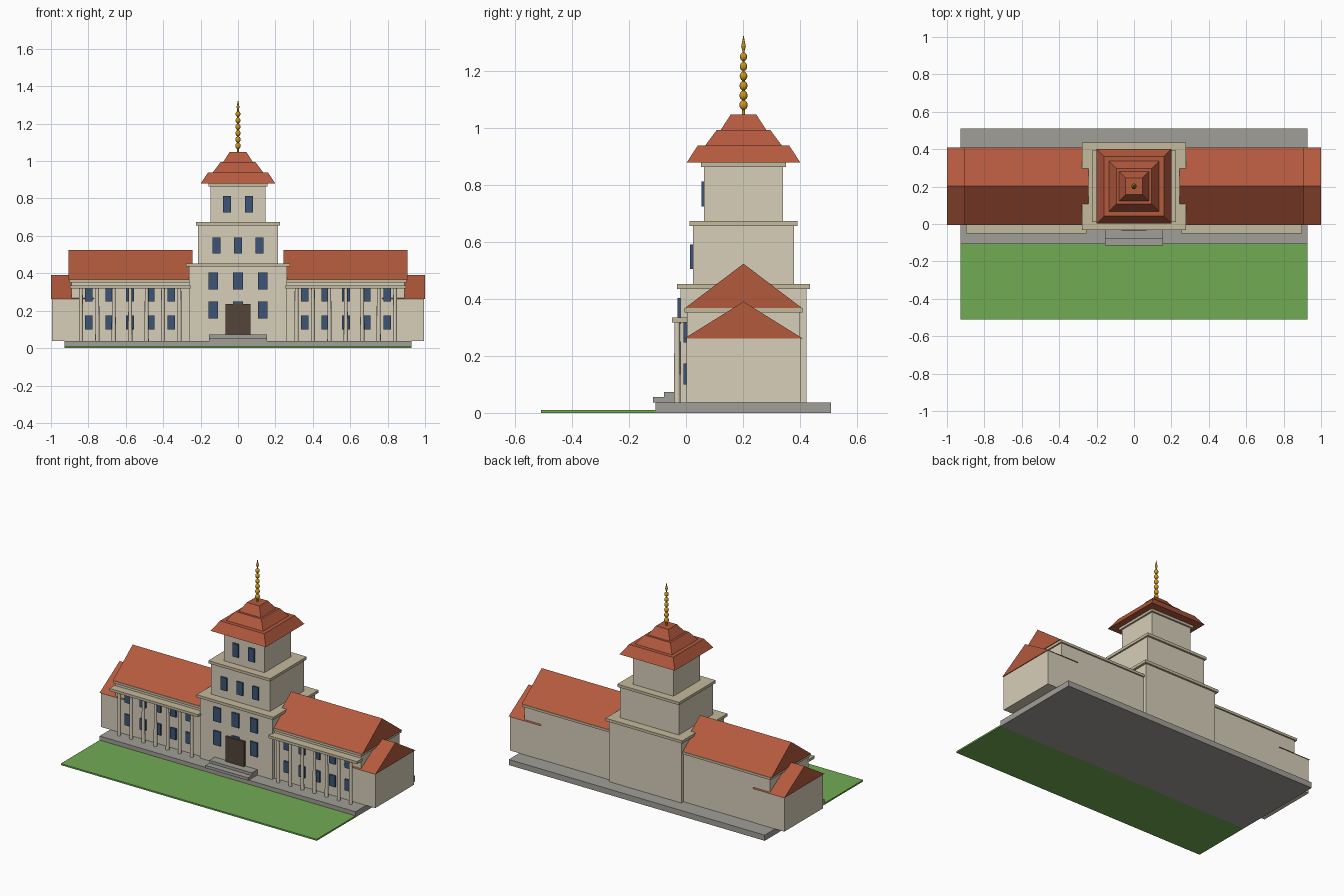
import bpy, bmesh
from mathutils import Matrix

if "Cube" in bpy.data.objects:
    bpy.data.objects.remove(bpy.data.objects["Cube"])

CY = 0.202  # depth centre line of the building


def material(name, rgb):
    m = bpy.data.materials.new(name)
    m.diffuse_color = (*[(c / 255) ** 2.2 for c in rgb], 1)
    m.use_nodes = True
    m.node_tree.nodes["Principled BSDF"].inputs["Base Color"].default_value = m.diffuse_color
    return m


CREAM = material("cream_wall", (214, 205, 184))
TRIM = material("cream_trim", (196, 184, 156))
ROOF = material("red_tile", (178, 90, 64))
GLASS = material("blue_glass", (62, 86, 118))
WOOD = material("dark_wood", (84, 70, 60))
STONE = material("grey_stone", (160, 157, 150))
GRASS = material("grass", (112, 170, 84))
GOLD = material("gold", (205, 150, 35))


def finish(name, bm, mat):
    bmesh.ops.recalc_face_normals(bm, faces=bm.faces)
    me = bpy.data.meshes.new(name)
    bm.to_mesh(me)
    bm.free()
    ob = bpy.data.objects.new(name, me)
    bpy.context.collection.objects.link(ob)
    me.materials.append(mat)
    return ob


def box(name, x, y, z, mat):
    bm = bmesh.new()
    bmesh.ops.create_cube(bm, size=1)
    for v in bm.verts:
        v.co = [r[0] if c < 0 else r[1] for c, r in zip(v.co, (x, y, z))]
    return finish(name, bm, mat)


def tier(name, hx, hy, z, mat):
    return box(name, (-hx, hx), (CY - hy, CY + hy), z, mat)


def gable(name, x, hy, z, mat):
    # triangular prism with its ridge along x
    bm = bmesh.new()
    prof = [(CY - hy, z[0]), (CY + hy, z[0]), (CY, z[1])]
    a, b = [[bm.verts.new((xx, *p)) for p in prof] for xx in x]
    bm.faces.new(a)
    bm.faces.new(b)
    for i in range(3):
        j = (i + 1) % 3
        bm.faces.new((a[i], a[j], b[j], b[i]))
    return finish(name, bm, mat)


def frustum(name, h0, h1, z, mat):
    bm = bmesh.new()
    bmesh.ops.create_cube(bm, size=2)
    for v in bm.verts:
        h = h0 if v.co.z < 0 else h1
        v.co = (v.co.x * h, CY + v.co.y * h, z[0] if v.co.z < 0 else z[1])
    return finish(name, bm, mat)


def cone(name, x, y, z, r0, r1, mat, n=16):
    bm = bmesh.new()
    bmesh.ops.create_cone(bm, cap_ends=True, segments=n, radius1=r0, radius2=r1, depth=z[1] - z[0],
                          matrix=Matrix.Translation((x, y, (z[0] + z[1]) / 2)))
    ob = finish(name, bm, mat)
    smooth(ob)
    return ob


def smooth(ob):
    bpy.ops.object.select_all(action='DESELECT')
    ob.select_set(True)
    bpy.context.view_layer.objects.active = ob
    bpy.ops.object.shade_smooth_by_angle()


def window(name, x, wall_y, z, w=0.043):
    return box(name, (x - w / 2, x + w / 2), (wall_y - 0.01, wall_y + 0.005), z, GLASS)


# Ground and steps
box("lawn", (-0.928, 0.928), (-0.51, -0.105), (0, 0.01), GRASS)
box("plinth", (-0.928, 0.928), (-0.108, 0.51), (0, 0.037), STONE)
box("lower_step", (-0.154, 0.154), (-0.116, -0.01), (0.037, 0.055), STONE)
box("upper_step", (-0.154, 0.154), (-0.077, -0.01), (0.055, 0.073), STONE)

# Central tower, three shrinking storeys with cornices
tier("tower_base", 0.263, 0.222, (0.037, 0.435), CREAM)
tier("tower_base_cornice", 0.278, 0.234, (0.435, 0.453), TRIM)
tier("tower_middle", 0.214, 0.178, (0.453, 0.656), CREAM)
tier("tower_middle_cornice", 0.224, 0.19, (0.656, 0.674), TRIM)
tier("tower_top", 0.147, 0.138, (0.674, 0.863), CREAM)
tier("tower_top_cornice", 0.158, 0.149, (0.863, 0.879), TRIM)

# Stepped hip roof
for i, (h0, h1, z0, z1) in enumerate([(0.2, 0.16, 0.879, 0.94), (0.134, 0.094, 0.94, 0.994),
                                      (0.08, 0.045, 0.994, 1.048)]):
    frustum(f"tower_roof_{i + 1}", h0, h1, (z0, z1), ROOF)

# Gold spire
cone("spire_rod", 0, CY, (1.045, 1.285), 0.005, 0.004, GOLD)
for i in range(6):
    bm = bmesh.new()
    r = 0.0165 - 0.0004 * i
    bmesh.ops.create_uvsphere(bm, u_segments=16, v_segments=10, radius=r)
    bmesh.ops.scale(bm, vec=(0.88, 0.88, 1.05), verts=bm.verts)
    bmesh.ops.translate(bm, vec=(0, CY, 1.081 + 0.034 * i), verts=bm.verts)
    smooth(finish(f"spire_bead_{i + 1}", bm, GOLD))
cone("spire_tip_lower", 0, CY, (1.272, 1.288), 0.004, 0.008, GOLD)
cone("spire_tip", 0, CY, (1.288, 1.325), 0.008, 0.0005, GOLD)

# Tower windows and door
for x in (-0.133, 0, 0.133):
    window("tower_window_ground", x, CY - 0.222, (0.157, 0.25), 0.051)
    window("tower_window_first", x, CY - 0.222, (0.312, 0.404), 0.051)
for x in (-0.115, 0, 0.115):
    window("tower_window_second", x, CY - 0.178, (0.506, 0.591))
for x in (-0.058, 0.058):
    window("tower_window_third", x, CY - 0.138, (0.725, 0.812))
box("door", (-0.067, 0.067), (-0.035, -0.01), (0.073, 0.237), WOOD)

# Wings, mirrored left and right
for side, s in (("left", -1), ("right", 1)):
    def span(a, b):
        return tuple(sorted((s * a, s * b)))

    box(f"{side}_wing", span(0.24, 0.89), (CY - 0.199, CY + 0.199), (0.037, 0.352), CREAM)
    box(f"{side}_wing_cornice", span(0.25, 0.9), (CY - 0.208, CY + 0.208), (0.352, 0.368), TRIM)
    gable(f"{side}_wing_roof", span(0.244, 0.905), 0.206, (0.368, 0.524), ROOF)
    box(f"{side}_end_block", span(0.78, 0.995), (CY - 0.201, CY + 0.201), (0.037, 0.262), CREAM)
    gable(f"{side}_end_roof", span(0.77, 1.0), 0.207, (0.262, 0.391), ROOF)

    # Colonnade
    box(f"{side}_entablature", span(0.255, 0.898), (-0.05, 0.005), (0.318, 0.335), TRIM)
    for i in range(7):
        cone(f"{side}_column", s * (0.313 + 0.0878 * i), -0.031, (0.037, 0.318), 0.0115, 0.0095, CREAM)
    for i in range(5):
        x = s * (0.356 + 0.1105 * i)
        window(f"{side}_wing_window_lower", x, CY - 0.2, (0.1, 0.173), 0.041)
        window(f"{side}_wing_window_upper", x, CY - 0.2, (0.248, 0.32), 0.041)
